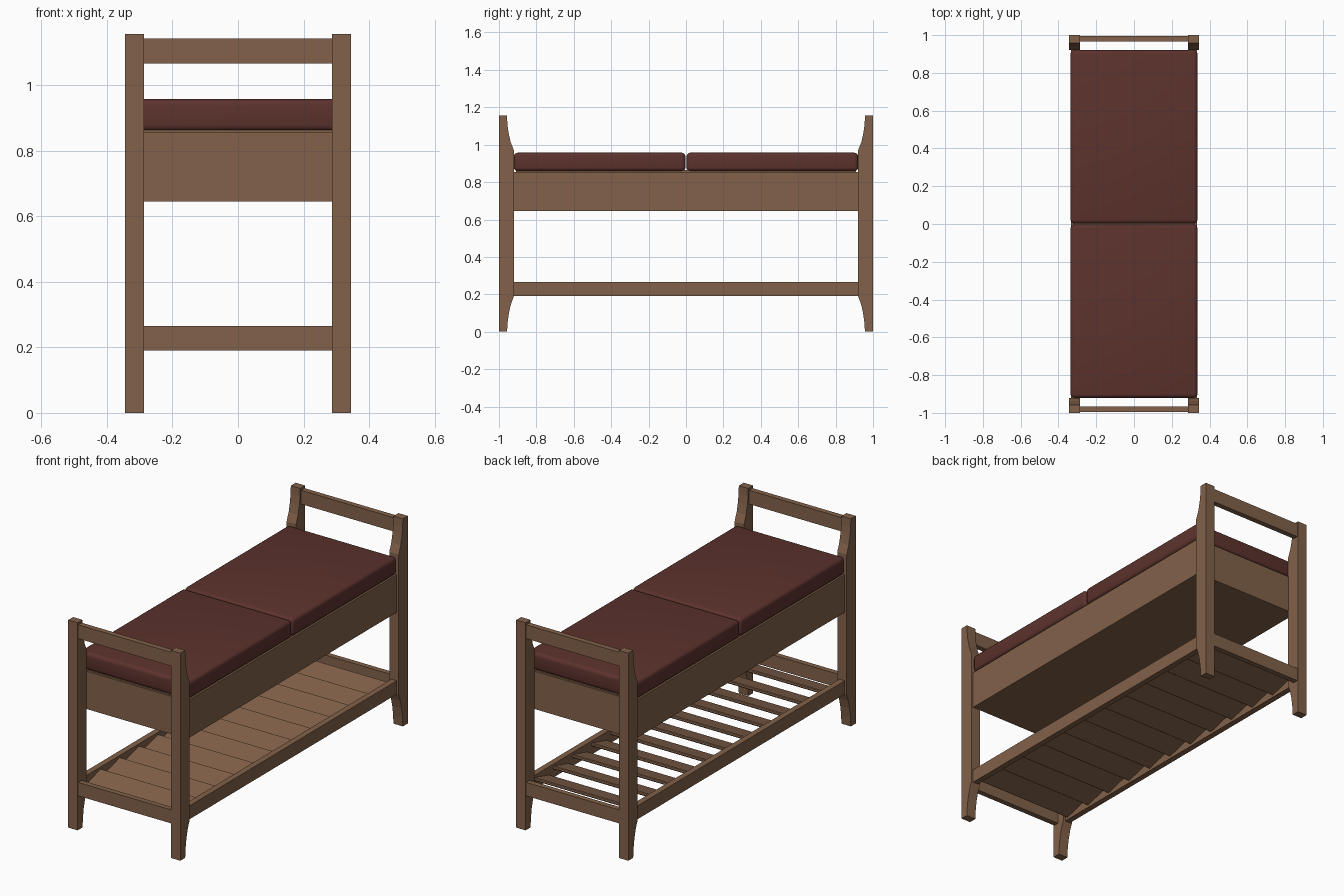
import bpy, bmesh, math

if "Cube" in bpy.data.objects:
    bpy.data.objects.remove(bpy.data.objects["Cube"])


def mat(name, c):
    m = bpy.data.materials.new(name)
    m.diffuse_color = (*c, 1)
    m.use_nodes = True
    m.node_tree.nodes["Principled BSDF"].inputs["Base Color"].default_value = m.diffuse_color
    return m


wood = mat("walnut wood", (0.223, 0.120, 0.067))
leather = mat("oxblood leather", (0.107, 0.032, 0.026))


def finish(bm, name, m):
    bmesh.ops.recalc_face_normals(bm, faces=bm.faces)
    me = bpy.data.meshes.new(name)
    bm.to_mesh(me)
    bm.free()
    me.materials.append(m)
    ob = bpy.data.objects.new(name, me)
    bpy.context.collection.objects.link(ob)
    return ob


def box(name, x, y, z, m=wood, bevel=0.0, seg=1):
    bm = bmesh.new()
    bmesh.ops.create_cube(bm, size=1)
    for v in bm.verts:
        v.co = ((x[1] - x[0]) * v.co.x, (y[1] - y[0]) * v.co.y, (z[1] - z[0]) * v.co.z)
    if bevel:
        bmesh.ops.bevel(bm, geom=bm.edges[:], offset=bevel, segments=seg,
                        profile=0.5, affect='EDGES')
    ob = finish(bm, name, m)
    ob.location = (sum(x) / 2, sum(y) / 2, sum(z) / 2)
    return ob


# legs: curved side profile (y, z) extruded across x
profile = [(1.0, 0), (1.0, 1.155), (0.957, 1.155), (0.955, 1.11), (0.949, 1.065),
           (0.938, 1.015), (0.92, 0.97), (0.92, 0.19), (0.935, 0.15),
           (0.946, 0.105), (0.953, 0.055), (0.957, 0)]
for sx in (-1, 1):
    for sy in (-1, 1):
        bm = bmesh.new()
        f = bm.faces.new([bm.verts.new((sx * 0.287, sy * y, z)) for y, z in profile])
        r = bmesh.ops.extrude_face_region(bm, geom=[f])
        vs = [v for v in r["geom"] if isinstance(v, bmesh.types.BMVert)]
        bmesh.ops.translate(bm, verts=vs, vec=(sx * 0.058, 0, 0))
        finish(bm, f"{'back' if sy > 0 else 'front'}_{'right' if sx > 0 else 'left'}_leg", wood)

# end rails: handle at the top, stretcher at the bottom
for sy, n in ((-1, "front"), (1, "back")):
    y = sorted((sy * 0.965, sy * 0.995))
    box(n + "_handle_rail", (-0.288, 0.288), y, (1.065, 1.142))
    box(n + "_stretcher", (-0.288, 0.288), y, (0.19, 0.265))

# long side rails of the shelf
for sx, n in ((-1, "left"), (1, "right")):
    box(n + "_shelf_rail", sorted((sx * 0.30, sx * 0.333)), (-0.925, 0.925), (0.19, 0.265))

# tilted shelf slats
for i in range(11):
    y = (i - 5) * 0.168
    s = box(f"shelf_slat_{i + 1}", (-0.305, 0.305), (y - 0.07, y + 0.07), (0.22, 0.236),
            bevel=0.004)
    s.rotation_euler.x = math.radians(15)

# storage box and seat board
box("storage_box", (-0.333, 0.333), (-0.921, 0.921), (0.645, 0.855))
box("seat_board", (-0.322, 0.322), (-0.91, 0.91), (0.85, 0.866))

# two cushions
for sy, n in ((-1, "front"), (1, "back")):
    c = box(n + "_cushion", (-0.336, 0.336), sorted((sy * 0.003, sy * 0.92)),
            (0.859, 0.957), leather, 0.02, 4)
    bpy.ops.object.select_all(action='DESELECT')
    c.select_set(True)
    bpy.context.view_layer.objects.active = c
    bpy.ops.object.shade_smooth_by_angle(angle=math.radians(35))
